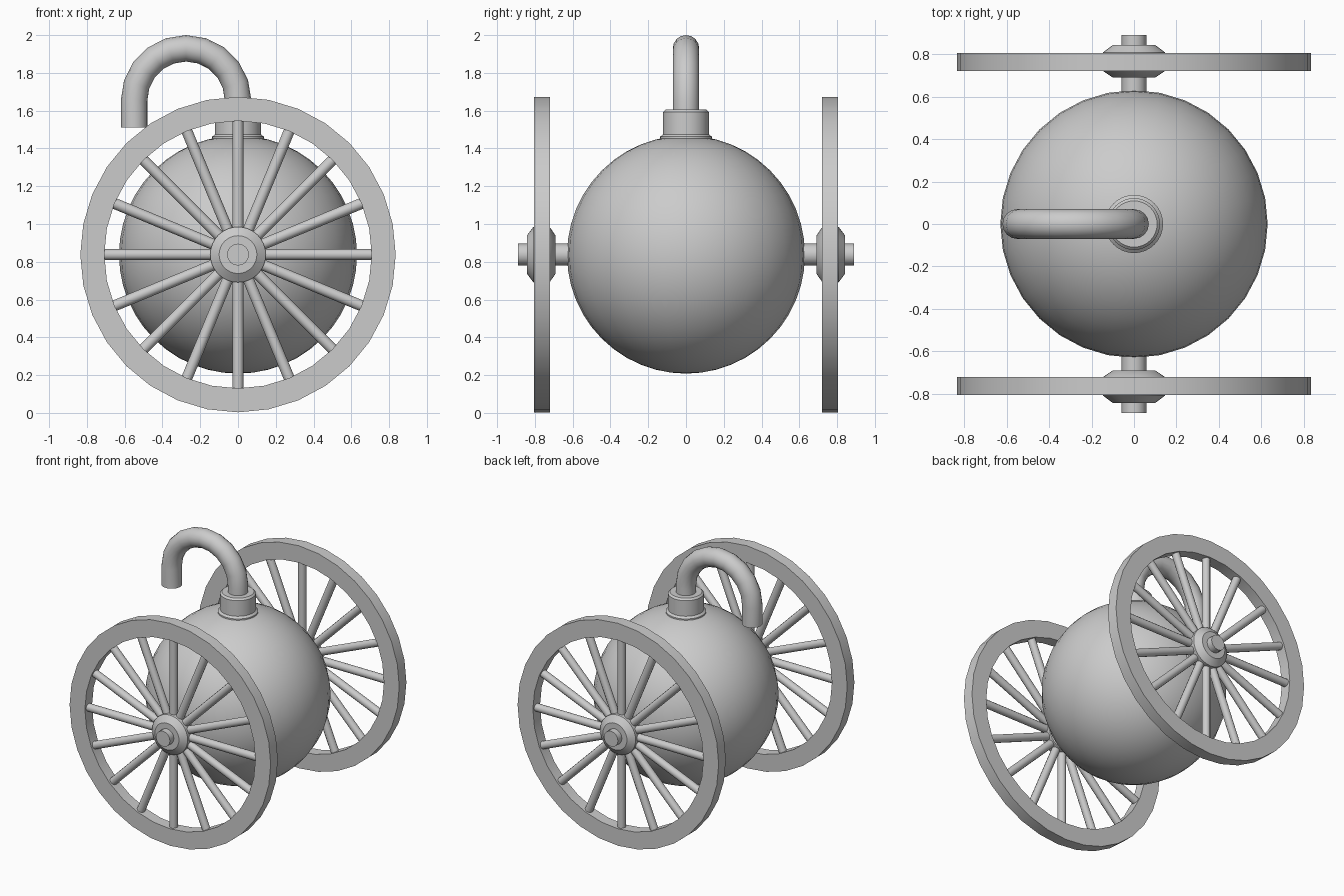
import bpy, bmesh
from math import sin, cos, pi, radians
from mathutils import Matrix, Vector

if "Cube" in bpy.data.objects:
    bpy.data.objects.remove(bpy.data.objects["Cube"])

AXLE_Z = 0.838


def finish(name, bm):
    bmesh.ops.recalc_face_normals(bm, faces=bm.faces)
    mesh = bpy.data.meshes.new(name)
    bm.to_mesh(mesh)
    bm.free()
    obj = bpy.data.objects.new(name, mesh)
    bpy.context.collection.objects.link(obj)
    bpy.ops.object.select_all(action='DESELECT')
    obj.select_set(True)
    bpy.context.view_layer.objects.active = obj
    bpy.ops.object.shade_smooth_by_angle(angle=radians(35))
    return obj


def lathe(name, profile, along_y=False, closed=False, segs=32):
    """Revolve (radius, height) points around z, or around the axle along y."""
    bm = bmesh.new()
    rings = []
    for r, h in profile:
        ring = []
        for i in range(segs):
            a = 2 * pi * i / segs
            c, s = r * cos(a), r * sin(a)
            ring.append(bm.verts.new((c, h, AXLE_Z + s) if along_y else (c, s, h)))
        rings.append(ring)
    pairs = list(zip(rings, rings[1:] + rings[:1]))
    for lo, hi in pairs if closed else pairs[:-1]:
        for i in range(segs):
            j = (i + 1) % segs
            bm.faces.new((lo[i], lo[j], hi[j], hi[i]))
    if not closed:
        bm.faces.new(rings[0])
        bm.faces.new(rings[-1])
    return finish(name, bm)


def tube(name, path, radius, segs=16):
    """Round tube along a path lying in the xz plane."""
    bm = bmesh.new()
    rings = []
    for k, p in enumerate(path):
        t = (path[min(k + 1, len(path) - 1)] - path[max(k - 1, 0)]).normalized()
        side = Vector((0, 1, 0))
        up = t.cross(side)
        rings.append([bm.verts.new(p + radius * (cos(2 * pi * i / segs) * side
                                                 + sin(2 * pi * i / segs) * up))
                      for i in range(segs)])
    for lo, hi in zip(rings, rings[1:]):
        for i in range(segs):
            j = (i + 1) % segs
            bm.faces.new((lo[i], lo[j], hi[j], hi[i]))
    bm.faces.new(rings[0])
    bm.faces.new(rings[-1])
    return finish(name, bm)


# Round body
bm = bmesh.new()
bmesh.ops.create_uvsphere(bm, u_segments=32, v_segments=24, radius=0.63,
                          matrix=Matrix.Translation((0, 0, AXLE_Z)))
finish("body", bm)

# Neck with a small collar at its foot
lathe("neck", [(0.137, 1.43), (0.137, 1.462), (0.122, 1.475), (0.122, 1.592),
               (0.109, 1.605)])

# Hooked fuse
arc = [Vector((-0.275 + 0.275 * cos(pi * i / 10), 0, 1.655 + 0.275 * sin(pi * i / 10)))
       for i in range(11)]
tube("fuse", [Vector((0, 0, 1.58))] + arc + [Vector((-0.55, 0, 1.51))], 0.07)

# Wheels and axle stubs on both sides
for side, label in ((-1, "front"), (1, "back")):
    lathe(label + "_rim", [(r, side * y) for r, y in
                           ((0.835, 0.72), (0.835, 0.805), (0.708, 0.805), (0.708, 0.72))],
          along_y=True, closed=True)
    lathe(label + "_hub", [(r, side * y) for r, y in
                           ((0.1, 0.69), (0.147, 0.722), (0.147, 0.808), (0.1, 0.843))],
          along_y=True)
    lathe(label + "_axle", [(0.058, side * 0.6), (0.058, side * 0.89)],
          along_y=True, segs=16)

    # Sixteen spokes
    bm = bmesh.new()
    for i in range(16):
        m = (Matrix.Translation((0, side * 0.763, AXLE_Z))
             @ Matrix.Rotation(2 * pi * i / 16, 4, 'Y')
             @ Matrix.Translation((0, 0, 0.415)))
        bmesh.ops.create_cone(bm, cap_ends=True, segments=12, radius1=0.029,
                              radius2=0.029, depth=0.6, matrix=m)
    finish(label + "_spokes", bm)
